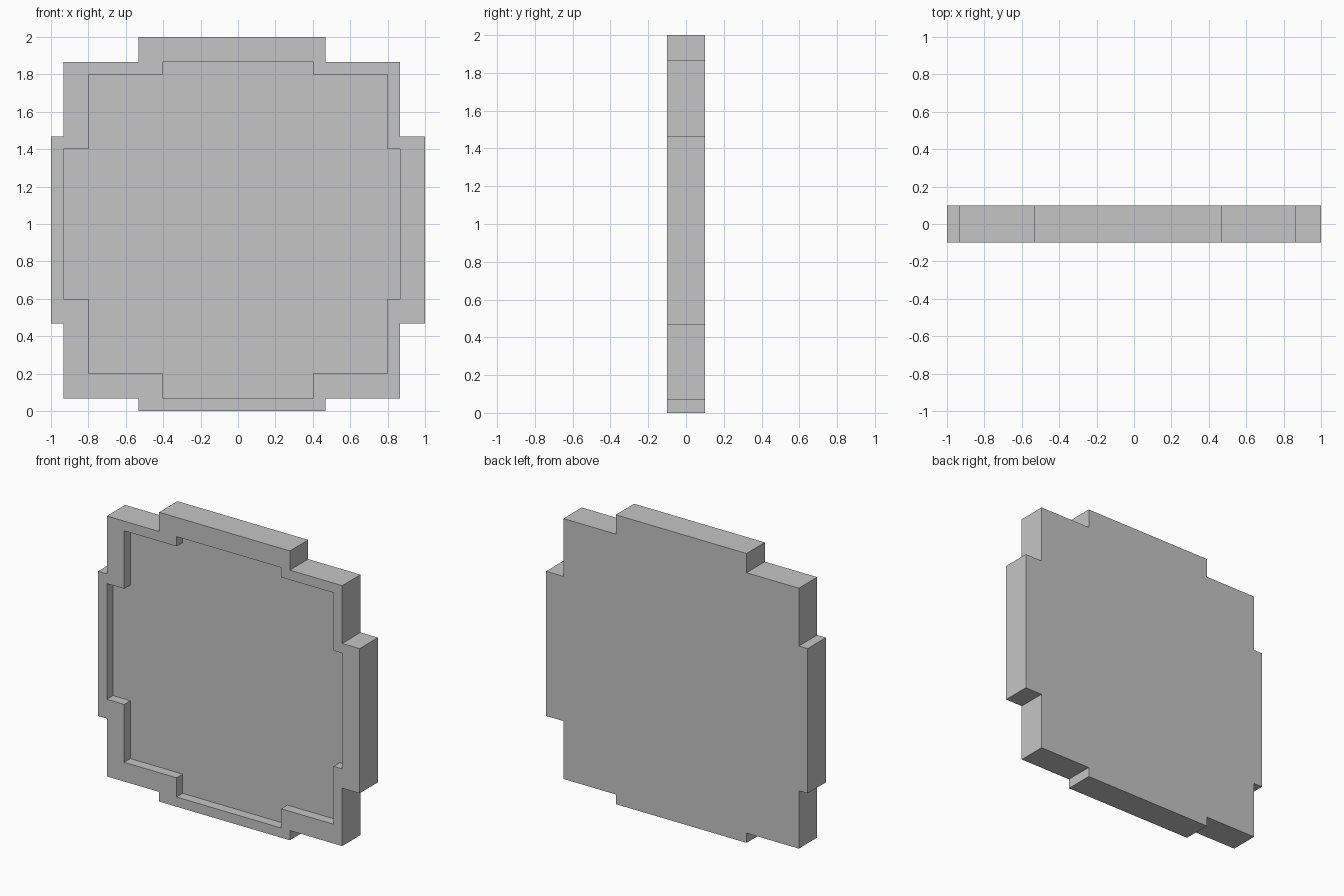
import bpy, bmesh

# Remove the default cube
cube = bpy.data.objects.get("Cube")
if cube:
    bpy.data.objects.remove(cube, do_unlink=True)

# Single plain material
grey = bpy.data.materials.new("light grey")
colour = (0.56, 0.56, 0.56, 1)
grey.use_nodes = True
grey.diffuse_color = colour
grey.node_tree.nodes["Principled BSDF"].inputs["Base Color"].default_value = colour


def stepped_outline(xs, zs):
    """Stepped disc outline, counter-clockwise from the front."""
    steps = [(2, 0), (3, 0), (3, 1), (4, 1), (4, 2)]
    outline = []
    for _ in range(4):
        outline += steps
        steps = [(5 - j, i) for i, j in steps]  # quarter turn
    return [(xs[i], zs[j]) for i, j in outline]


outer = stepped_outline((-1, -0.933, -0.533, 0.467, 0.867, 1),
                        (0, 0.067, 0.467, 1.467, 1.867, 2))
inner = stepped_outline((-0.933, -0.8, -0.4, 0.4, 0.8, 0.867),
                        (0.067, 0.2, 0.6, 1.4, 1.8, 1.867))

# Tray: back, outer wall, front rim, inner wall, recessed floor
bm = bmesh.new()
levels = [(outer, 0.1), (outer, -0.1), (inner, -0.1), (inner, -0.033)]
loops = [[bm.verts.new((x, y, z)) for x, z in pts] for pts, y in levels]
bm.faces.new(loops[0])
bm.faces.new(loops[-1])
for a, b in zip(loops, loops[1:]):
    for k in range(len(a)):
        n = (k + 1) % len(a)
        bm.faces.new((a[k], a[n], b[n], b[k]))
bmesh.ops.recalc_face_normals(bm, faces=bm.faces)

mesh = bpy.data.meshes.new("stepped_tray")
bm.to_mesh(mesh)
bm.free()
mesh.materials.append(grey)
tray = bpy.data.objects.new("stepped_tray", mesh)
bpy.context.collection.objects.link(tray)
